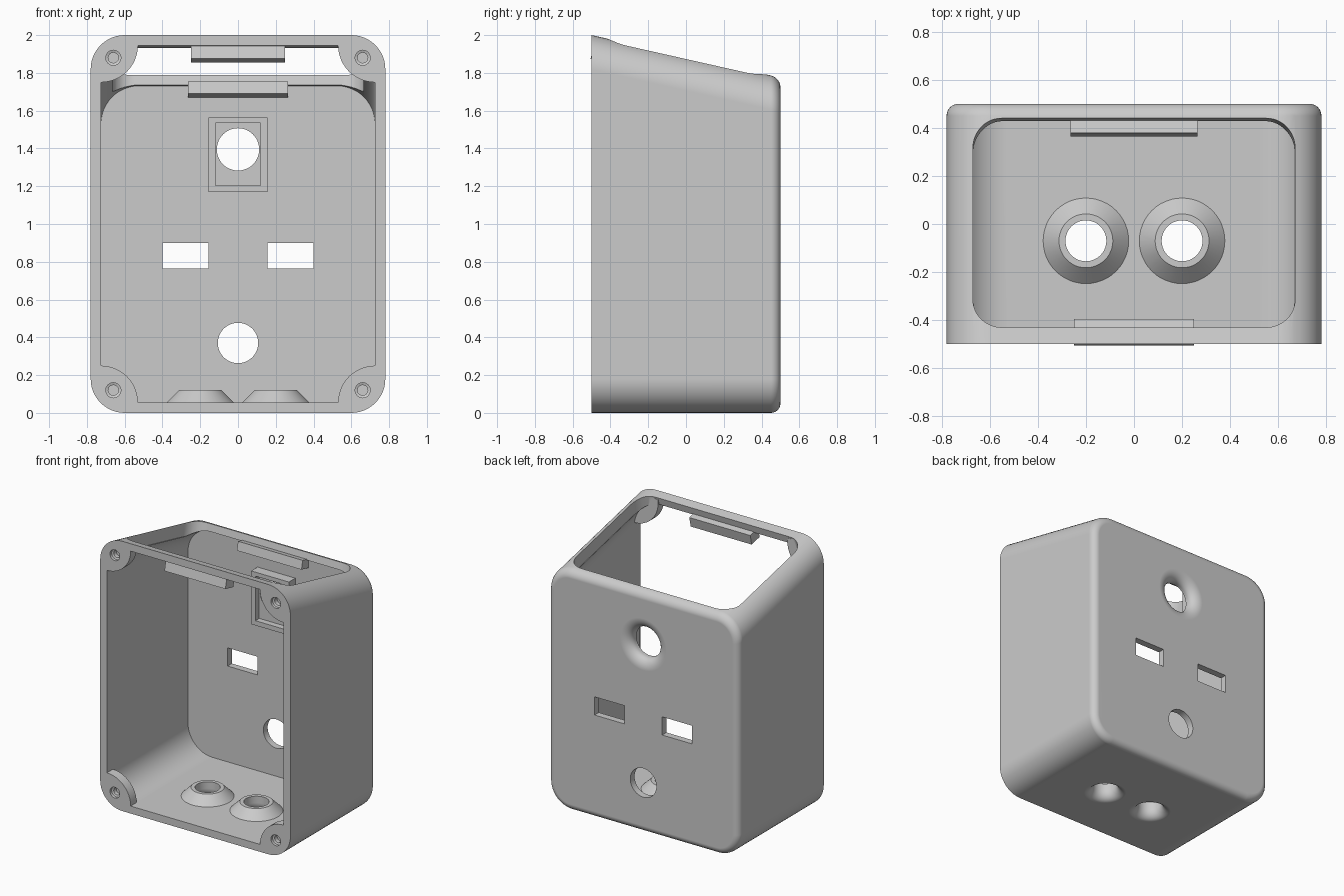
import bpy, bmesh, math
from mathutils import Vector

if "Cube" in bpy.data.objects:
    bpy.data.objects.remove(bpy.data.objects["Cube"])

SLOPE = 0.225
UP = Vector((0, SLOPE, 1)).normalized()      # normal of the sloping top

grey = bpy.data.materials.new("plain grey")
grey.use_nodes = True
grey.diffuse_color = (0.6, 0.6, 0.6, 1)
grey.node_tree.nodes["Principled BSDF"].inputs["Base Color"].default_value = (0.6, 0.6, 0.6, 1)


def top(y):
    return 2 - SLOPE * (y + 0.5)


def arc(cu, cv, r, start, end, n=12):
    angles = [math.radians(start + (end - start) * i / n) for i in range(n + 1)]
    return [(cu + r * math.cos(a), cv + r * math.sin(a)) for a in angles]


def rounded_rect(u0, u1, v0, v1, r):
    return (arc(u1 - r, v1 - r, r, 0, 90) + arc(u0 + r, v1 - r, r, 90, 180)
            + arc(u0 + r, v0 + r, r, 180, 270) + arc(u1 - r, v0 + r, r, 270, 360))


def loft(name, rings):
    """Closed solid through a row of matching rings."""
    bm = bmesh.new()
    rows = [[bm.verts.new(p) for p in ring] for ring in rings]
    n = len(rows[0])
    for a, b in zip(rows, rows[1:]):
        for i in range(n):
            j = (i + 1) % n
            bm.faces.new((a[i], a[j], b[j], b[i]))
    bm.faces.new(rows[0])
    bm.faces.new(rows[-1])
    bmesh.ops.recalc_face_normals(bm, faces=bm.faces)
    mesh = bpy.data.meshes.new(name)
    bm.to_mesh(mesh)
    bm.free()
    mesh.materials.append(grey)
    ob = bpy.data.objects.new(name, mesh)
    bpy.context.collection.objects.link(ob)
    return ob


def lathe(name, centre, axis, profile, n=48):
    """Solid of revolution; profile is (radius, distance along the y or z axis)."""
    x, c = centre
    rings = []
    for r, d in profile:
        circle = arc(x, c, r, 0, 360 - 360 / n, n - 1)
        rings.append([(u, d, v) if axis == "y" else (u, v, d) for u, v in circle])
    return loft(name, rings)


def block(name, x0, x1, y0, y1, z0, z1):
    return loft(name, [[(x0, y, z0), (x1, y, z0), (x1, y, z1), (x0, y, z1)] for y in (y0, y1)])


def combine(target, tool, operation="DIFFERENCE"):
    mod = target.modifiers.new("combine", "BOOLEAN")
    mod.operation, mod.solver, mod.object = operation, "EXACT", tool
    bpy.context.view_layer.update()
    result = target.evaluated_get(bpy.context.evaluated_depsgraph_get())
    mesh = bpy.data.meshes.new_from_object(result)
    target.modifiers.clear()
    target.data = mesh
    bpy.data.objects.remove(tool)


def shell_ring(y, inset, r):
    pts = rounded_rect(inset - 0.78, 0.78 - inset, inset, top(y) - inset, r)
    return [(u, y, v) for u, v in pts]


def flare(bore, extra, depth, face, inward):
    """Bore profile that rounds over to a wider mouth at the outer face."""
    pts = [(bore + extra, face - 0.02 * inward)]
    for i in range(11):
        t = i / 10
        a = t * math.pi / 2
        pts.append((bore + extra * (1 - math.sin(a)), face + inward * depth * (1 - math.cos(a))))
    return pts + [(bore, face + 0.2 * inward)]


# Outer body with softened back edges
rings = [shell_ring(-0.5, 0, 0.18)]
for i in range(7):
    a = math.radians(15 * i)
    inset = 0.05 * (1 - math.cos(a))
    rings.append(shell_ring(0.45 + 0.05 * math.sin(a), inset, 0.18 - inset))
shell = loft("housing_shell", rings)

# Open front cavity
combine(shell, loft("cavity", [shell_ring(y, 0.055, 0.2) for y in (-0.6, 0.45)]))

# Opening through the sloping top
outline = rounded_rect(-0.67, 0.67, -0.43, 0.44, 0.12)
combine(shell, loft("top_opening", [[Vector((x, y, top(y))) + UP * h for x, y in outline]
                                    for h in (-0.11, 0.15)]))

# Corner screw bosses
corner = (arc(0.725, 0.055, 0.195, 90, 180) + [(0.53, 0.03)]
          + arc(0.6, 0.18, 0.155, 270, 360) + [(0.75, 0.25)])
for sx in (-1, 1):
    for low in (True, False):
        boss = loft("boss", [[(sx * x, y, z if low else 2 - z) for x, z in corner]
                             for y in (-0.5, -0.43)])
        combine(shell, boss, "UNION")
        combine(shell, lathe("screw_hole", (sx * 0.66, 0.12 if low else 1.88), "y",
                             [(0.04, -0.55), (0.04, -0.48), (0.027, -0.475), (0.027, -0.445)], 24))

# Raised rectangular socket and flared hole in the back
combine(shell, block("socket", -0.155, 0.155, 0.375, 0.47, 1.17, 1.565), "UNION")
combine(shell, block("socket_pocket", -0.12, 0.12, 0.3, 0.42, 1.205, 1.535))
combine(shell, lathe("flared_hole", (0, 1.395), "y", flare(0.112, 0.08, 0.06, 0.5, -1)))

# Plain round hole and two slots in the back
combine(shell, lathe("round_hole", (0, 0.37), "y", [(0.107, 0.4), (0.107, 0.6)]))
for x in (-0.4, 0.155):
    combine(shell, block("slot", x, x + 0.245, 0.4, 0.6, 0.765, 0.9))

# Conical cable inlets in the floor
for x in (-0.2, 0.2):
    cone = lathe("inlet", (x, -0.07), "z", [(0.178, 0.03), (0.178, 0.055), (0.112, 0.12)])
    combine(shell, cone, "UNION")
    combine(shell, lathe("inlet_bore", (x, -0.07), "z", flare(0.085, 0.06, 0.07, 0, 1)))


# Catch tabs tilted with the top
def tab(name, half, y, z, depth, height):
    back = Vector((0, UP.z, -UP.y))
    front_low = Vector((0, y, z))
    rect = [front_low, front_low + back * depth,
            front_low + back * depth + UP * height, front_low + UP * height]
    return loft(name, [[p + Vector((x, 0, 0)) for p in rect] for x in (-half, half)])


tabs = [tab("front_catch_tab", 0.25, -0.505, 1.875, 0.095, 0.075),
        tab("back_catch_tab", 0.265, 0.365, 1.69, 0.09, 0.065)]

# Smooth curved faces, crisp edges
bpy.ops.object.select_all(action="DESELECT")
for ob in [shell] + tabs:
    ob.select_set(True)
bpy.context.view_layer.objects.active = shell
bpy.ops.object.shade_smooth_by_angle(angle=math.radians(25))
weighted = shell.modifiers.new("flat_face_shading", "WEIGHTED_NORMAL")
weighted.keep_sharp = True
